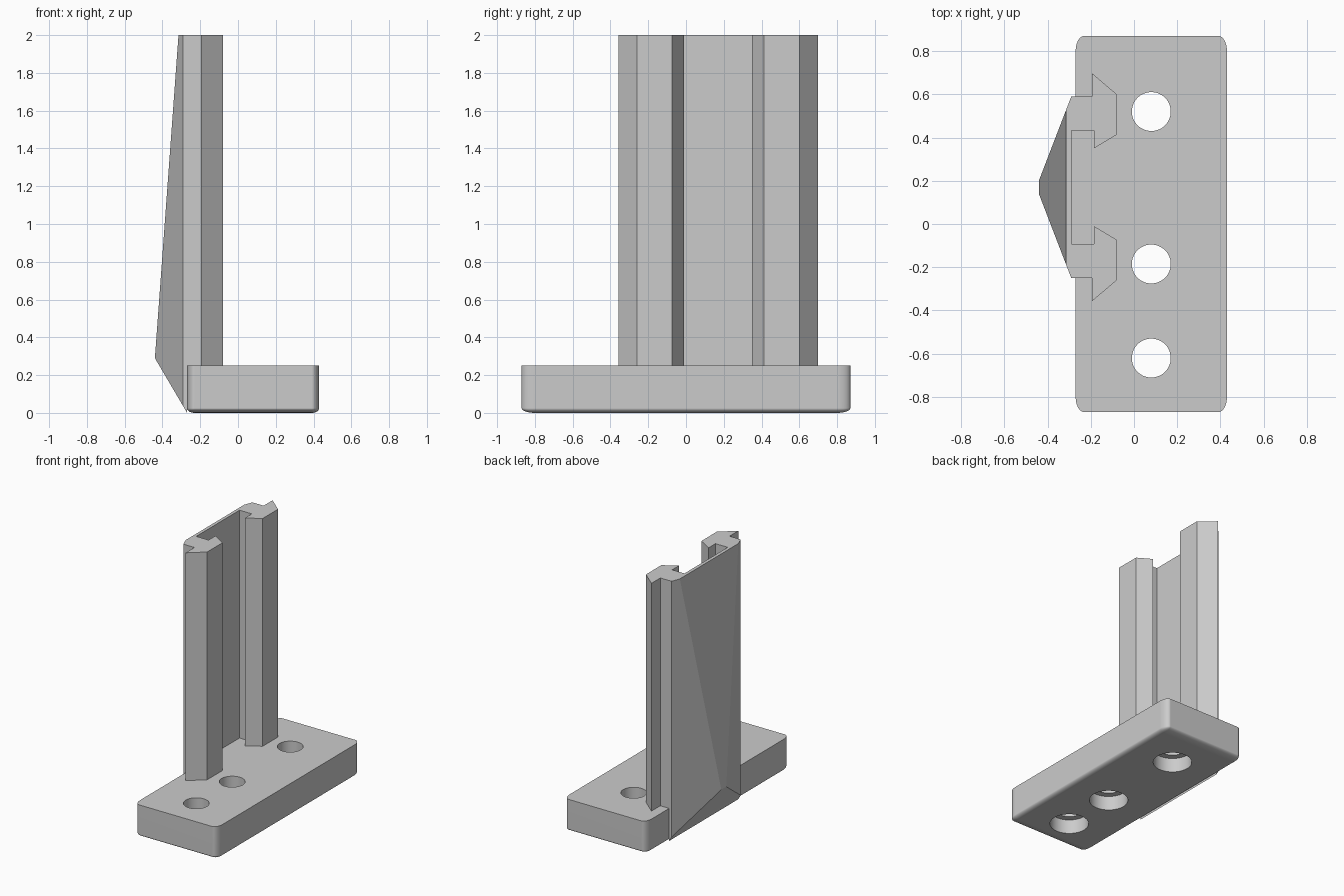
import bpy, bmesh, math
from mathutils import Vector

if "Cube" in bpy.data.objects:
    bpy.data.objects.remove(bpy.data.objects["Cube"], do_unlink=True)

grey = bpy.data.materials.new("plain_grey")
grey.use_nodes = True
grey.diffuse_color = (0.6, 0.6, 0.6, 1)
grey.node_tree.nodes["Principled BSDF"].inputs["Base Color"].default_value = (0.6, 0.6, 0.6, 1)

BASE_TOP = 0.25
MID_Y = 0.17          # symmetry line of the upright
BACK_X = -0.29        # rear face of the rails


def finish(bm, name):
    bmesh.ops.recalc_face_normals(bm, faces=bm.faces)
    mesh = bpy.data.meshes.new(name)
    bm.to_mesh(mesh)
    bm.free()
    mesh.materials.append(grey)
    obj = bpy.data.objects.new(name, mesh)
    bpy.context.collection.objects.link(obj)
    return obj


def extrude_profile(name, points, z0, z1):
    bm = bmesh.new()
    face = bm.faces.new([bm.verts.new((x, y, z0)) for x, y in points])
    moved = bmesh.ops.extrude_face_region(bm, geom=[face])["geom"]
    verts = [g for g in moved if isinstance(g, bmesh.types.BMVert)]
    bmesh.ops.translate(bm, verts=verts, vec=(0, 0, z1 - z0))
    return finish(bm, name)


def mirrored_hull(name, points):
    # Convex solid from (x, half width, z) points mirrored about MID_Y
    bm = bmesh.new()
    for x, w, z in points:
        for side in (-1, 1):
            bm.verts.new((x, MID_Y + side * w, z))
    bmesh.ops.convex_hull(bm, input=bm.verts)
    bmesh.ops.dissolve_limit(bm, angle_limit=0.005, verts=bm.verts, edges=bm.edges)
    return finish(bm, name)


def rounded_base():
    # Bevel in stretched space so the rounding differs along each axis
    radius = Vector((0.04, 0.07, 0.025))
    size = Vector((0.70, 1.74, BASE_TOP))
    bm = bmesh.new()
    bmesh.ops.create_cube(bm, size=1)
    bmesh.ops.scale(bm, verts=bm.verts, vec=[s / r for s, r in zip(size, radius)])
    edges = [e for e in bm.edges if min(v.co.z for v in e.verts) < 0]
    bmesh.ops.bevel(bm, geom=edges, offset=1, segments=6, profile=0.5, affect='EDGES')
    bmesh.ops.scale(bm, verts=bm.verts, vec=radius)
    bmesh.ops.translate(bm, verts=bm.verts, vec=(0.08, 0, BASE_TOP / 2))
    return finish(bm, "base")


# Base plate with counterbored holes
base = rounded_base()
for y in (0.52, -0.185, -0.62):
    for r, z0, z1 in ((0.09, -0.1, 0.4), (0.137, -0.1, 0.11)):
        ring = [(0.08 + r * math.cos(math.tau * i / 48), y + r * math.sin(math.tau * i / 48))
                for i in range(48)]
        cutter = extrude_profile("hole_cutter", ring, z0, z1)
        cutter.hide_render = True
        mod = base.modifiers.new("hole", 'BOOLEAN')
        mod.operation, mod.solver, mod.object = 'DIFFERENCE', 'EXACT', cutter
        bpy.context.view_layer.objects.active = base
        bpy.ops.object.modifier_apply(modifier=mod.name)
        bpy.data.objects.remove(cutter, do_unlink=True)

bpy.ops.object.select_all(action='DESELECT')
base.select_set(True)
bpy.context.view_layer.objects.active = base
bpy.ops.object.shade_smooth_by_angle(angle=math.radians(35))
weighted = base.modifiers.new("even_shading", 'WEIGHTED_NORMAL')
weighted.keep_sharp = True

# Pair of hooked rails, profile as (x, distance from the symmetry line)
rail = [(BACK_X, 0.42), (-0.195, 0.42), (-0.195, 0.528), (-0.08, 0.43),
        (-0.08, 0.243), (-0.185, 0.18), (-0.185, 0.263), (BACK_X, 0.263)]
for name, side in (("back_rail", 1), ("front_rail", -1)):
    extrude_profile(name, [(x, MID_Y + side * d) for x, d in rail], 0.2, 2)

# Tapering rib behind the rails
mirrored_hull("rear_rib", [(BACK_X, 0.42, 2), (-0.315, 0.355, 2),
                           (-0.44, 0.03, 0.29), (BACK_X, 0.42, 0.035)])

# Foot joining the rib to the base
mirrored_hull("rib_foot", [(BACK_X, 0.42, 0.035), (BACK_X, 0.42, BASE_TOP),
                           (-0.27, 0.42, 0), (-0.27, 0.42, BASE_TOP)])
